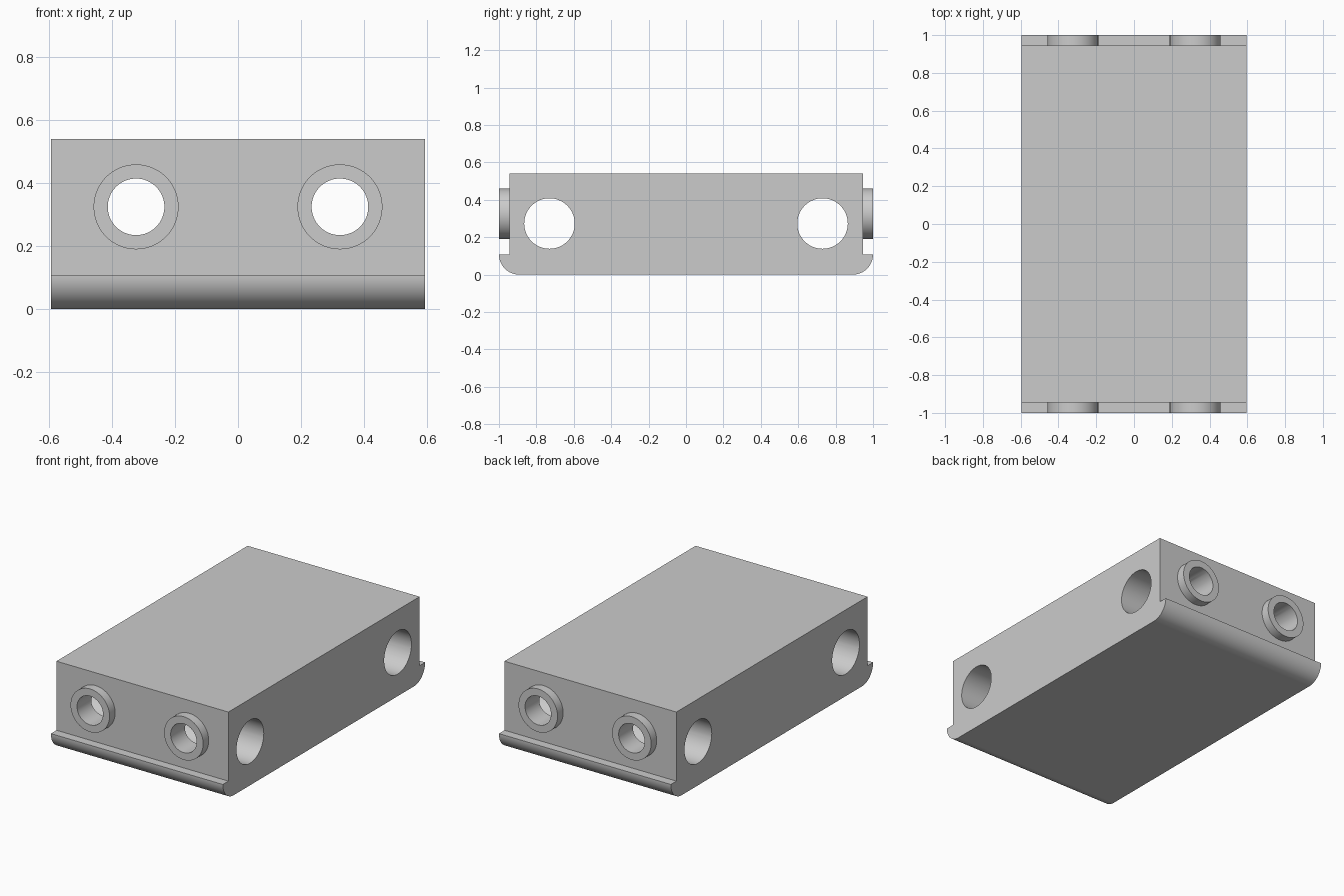
import bpy, bmesh
from math import sin, cos, pi, radians
from mathutils import Matrix

if "Cube" in bpy.data.objects:
    bpy.data.objects.remove(bpy.data.objects["Cube"])

HALF_X, BODY_Y, LIP_Y, TOP, LIP = 0.595, 0.945, 1.0, 0.54, 0.108


def finish(name, bm):
    bmesh.ops.recalc_face_normals(bm, faces=bm.faces)
    mesh = bpy.data.meshes.new(name)
    bm.to_mesh(mesh)
    bm.free()
    obj = bpy.data.objects.new(name, mesh)
    bpy.context.collection.objects.link(obj)
    return obj


def cylinder(name, radius, length, centre, axis):
    bm = bmesh.new()
    turn = Matrix.Rotation(pi / 2, 4, 'Y' if axis == 'X' else 'X')
    bmesh.ops.create_cone(bm, cap_ends=True, segments=64, radius1=radius, radius2=radius,
                          depth=length, matrix=Matrix.Translation(centre) @ turn)
    return finish(name, bm)


def combine(target, tool, operation):
    mod = target.modifiers.new(operation.lower(), 'BOOLEAN')
    mod.operation, mod.solver, mod.object = operation, 'EXACT', tool
    bpy.context.view_layer.objects.active = target
    bpy.ops.object.modifier_apply(modifier=mod.name)
    bpy.data.objects.remove(tool)


# Body: end profile with a rounded lip at each bottom edge, extruded along x
steps = 20
half = [(LIP_Y - LIP + LIP * sin(a), LIP - LIP * cos(a))
        for a in (i * pi / 2 / steps for i in range(steps + 1))]
half += [(BODY_Y, LIP), (BODY_Y, TOP)]
profile = half + [(-y, z) for y, z in reversed(half)]
bm = bmesh.new()
face = bm.faces.new([bm.verts.new((-HALF_X, y, z)) for y, z in profile])
side = bmesh.ops.extrude_face_region(bm, geom=[face])
bmesh.ops.translate(bm, vec=(2 * HALF_X, 0, 0),
                    verts=[v for v in side['geom'] if isinstance(v, bmesh.types.BMVert)])
body = finish("connector_block", bm)

# Raised collars on the front and back
for x in (-0.324, 0.324):
    for s in (-1, 1):
        combine(body, cylinder("collar", 0.135, 0.1, (x, s * 0.95, 0.325), 'Y'), 'UNION')

# Lengthwise bores through the collars, and wide cross bores through the sides
for s in (-1, 1):
    combine(body, cylinder("long_bore", 0.09, 2.4, (s * 0.324, 0, 0.325), 'Y'), 'DIFFERENCE')
    combine(body, cylinder("cross_bore", 0.135, 1.6, (0, s * 0.73, 0.273), 'X'), 'DIFFERENCE')

# Smooth the curved faces, keep edges crisp
bpy.ops.object.select_all(action='DESELECT')
body.select_set(True)
bpy.context.view_layer.objects.active = body
bpy.ops.object.shade_smooth_by_angle(angle=radians(30))
weighted = body.modifiers.new("weighted_normals", 'WEIGHTED_NORMAL')
weighted.keep_sharp = True
